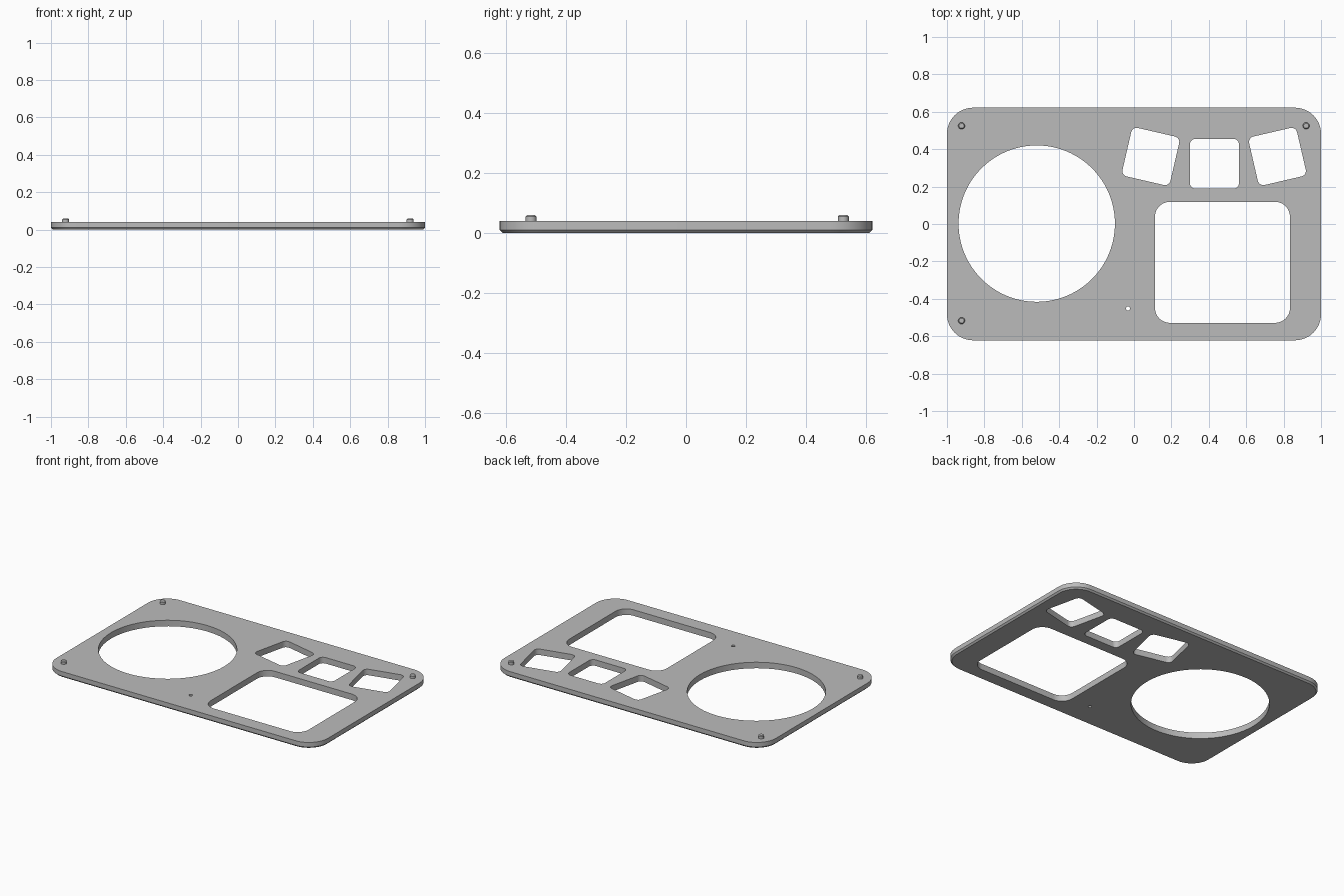
import bpy
import bmesh
from math import cos, sin, pi, radians

cube = bpy.data.objects.get("Cube")
if cube:
    bpy.data.objects.remove(cube, do_unlink=True)

grey = bpy.data.materials.new("plain grey")
grey.use_nodes = True
colour = (0.5, 0.5, 0.5, 1)
grey.diffuse_color = colour
grey.node_tree.nodes["Principled BSDF"].inputs["Base Color"].default_value = colour


def rounded_rect(w, h, r, steps=12):
    """Corner arcs of a rounded rectangle, counter-clockwise."""
    points = []
    for i, (sx, sy) in enumerate([(1, 1), (-1, 1), (-1, -1), (1, -1)]):
        for k in range(steps + 1):
            a = (i + k / steps) * pi / 2
            points.append((sx * (w / 2 - r) + r * cos(a), sy * (h / 2 - r) + r * sin(a)))
    return points


def circle(r, sides):
    return [(r * cos(2 * pi * i / sides), r * sin(2 * pi * i / sides)) for i in range(sides)]


def loft(name, layers, x=0, y=0, angle=0):
    """Closed solid through (height, outline) layers."""
    bm = bmesh.new()
    rings = [[bm.verts.new((px, py, z)) for px, py in outline] for z, outline in layers]
    n = len(rings[0])
    for low, high in zip(rings, rings[1:]):
        for i in range(n):
            j = (i + 1) % n
            bm.faces.new((low[i], low[j], high[j], high[i]))
    bm.faces.new(rings[0][::-1])
    bm.faces.new(rings[-1])
    mesh = bpy.data.meshes.new(name)
    bm.to_mesh(mesh)
    bm.free()
    mesh.materials.append(grey)
    obj = bpy.data.objects.new(name, mesh)
    obj.location = (x, y, 0)
    obj.rotation_euler.z = radians(angle)
    bpy.context.collection.objects.link(obj)
    return obj


def activate(obj):
    bpy.ops.object.select_all(action='DESELECT')
    obj.select_set(True)
    bpy.context.view_layer.objects.active = obj


# Plate with a chamfered lower rim
W, H, R, T, C = 2.0, 1.244, 0.14, 0.04, 0.01
rim = rounded_rect(W, H, R)
plate = loft("face_plate", [(0, rounded_rect(W - 2 * C, H - 2 * C, R - C)), (C, rim), (T, rim)])

# Openings: round dial, screen, three buttons and a pin hole
button = rounded_rect(0.263, 0.266, 0.03, 6)
openings = [
    ("dial_cutter", circle(0.418, 128), -0.52, 0.002, 0),
    ("screen_cutter", rounded_rect(0.722, 0.647, 0.08), 0.473, -0.205, 0),
    ("left_button_cutter", button, 0.767, 0.361, 13),
    ("middle_button_cutter", button, 0.43, 0.322, 0),
    ("right_button_cutter", button, 0.09, 0.361, -13),
    ("pin_cutter", circle(0.011, 24), -0.032, -0.452, 0),
]
for name, outline, x, y, angle in openings:
    cutter = loft(name, [(-0.1, outline), (0.1, outline)], x, y, angle)
    cutter.hide_render = True
    activate(plate)
    cut = plate.modifiers.new(name, 'BOOLEAN')
    cut.operation = 'DIFFERENCE'
    cut.solver = 'EXACT'
    cut.object = cutter
    bpy.ops.object.modifier_apply(modifier=cut.name)
    bpy.data.objects.remove(cutter, do_unlink=True)

# Locating pegs with chamfered tips
parts = [plate]
for name, x, y in [("back_right_peg", -0.922, 0.525),
                   ("back_left_peg", 0.92, 0.525),
                   ("front_right_peg", -0.922, -0.517)]:
    shaft = circle(0.018, 32)
    parts.append(loft(name, [(T - 0.005, shaft), (0.055, shaft), (0.06, circle(0.013, 32))], x, y))

for obj in parts:
    activate(obj)
    bpy.ops.object.shade_smooth_by_angle(angle=radians(30))
